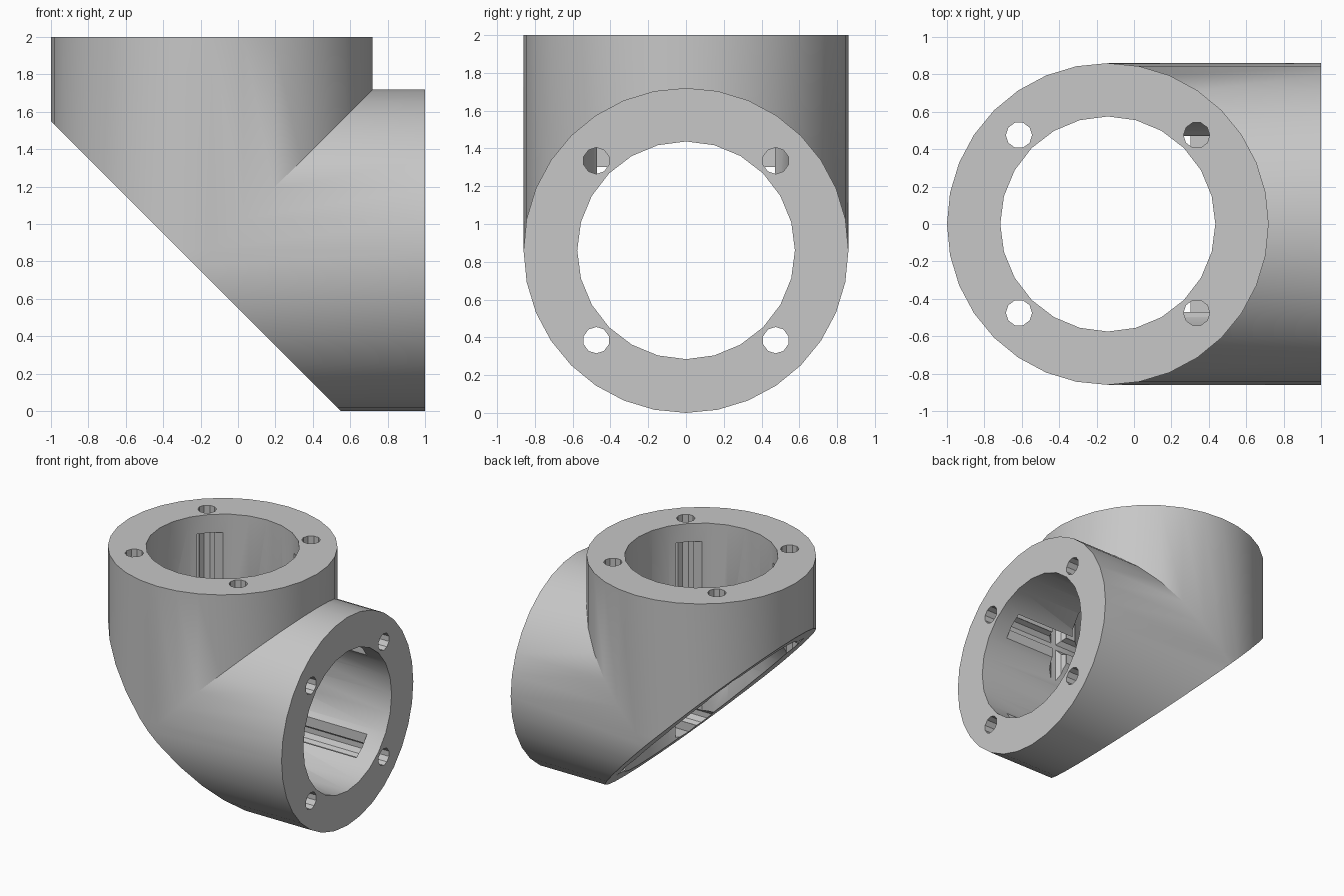
import bpy, bmesh, math
from mathutils import Matrix

if "Cube" in bpy.data.objects:
    bpy.data.objects.remove(bpy.data.objects["Cube"])

CX, CZ, R, BORE = -0.14, 0.86, 0.86, 0.575   # tube axes and radii
BOLT, BOLT_R = 0.475, 0.07                   # bolt hole offset and radius

grey = bpy.data.materials.new("light_grey")
grey.diffuse_color = (0.57, 0.57, 0.57, 1)
grey.use_nodes = True
grey.node_tree.nodes["Principled BSDF"].inputs["Base Color"].default_value = grey.diffuse_color

# Swaps the upright tube's features into the sideways tube (x - CX <-> z - CZ)
SWAP = Matrix(((0, 0, 1, CX - CZ), (0, 1, 0, 0), (1, 0, 0, CZ - CX), (0, 0, 0, 1)))


def add_object(name, bm):
    bmesh.ops.recalc_face_normals(bm, faces=bm.faces[:])
    me = bpy.data.meshes.new(name)
    bm.to_mesh(me)
    bm.free()
    ob = bpy.data.objects.new(name, me)
    bpy.context.collection.objects.link(ob)
    return ob


def prism(name, points, z0, z1, sideways):
    """Closed vertical prism, optionally swapped into the sideways tube."""
    bm = bmesh.new()
    low = [bm.verts.new((x, y, z0)) for x, y in points]
    high = [bm.verts.new((x, y, z1)) for x, y in points]
    bm.faces.new(low)
    bm.faces.new(high)
    for i in range(len(points)):
        j = (i + 1) % len(points)
        bm.faces.new((low[i], low[j], high[j], high[i]))
    if sideways:
        bm.transform(SWAP)
    ob = add_object(name, bm)
    ob.hide_render = True
    return ob


def circle(cx, cy, r, n):
    return [(cx + r * math.cos(2 * math.pi * i / n),
             cy + r * math.sin(2 * math.pi * i / n)) for i in range(n)]


# Elbow body: round section swept around a mitred right-angle corner
N = 32
bm = bmesh.new()
ring = circle(0, 0, R, N)
loops = [[bm.verts.new(p(u, y)) for u, y in ring] for p in (
    lambda u, y: (CX + u, y, 2),
    lambda u, y: (CX + u, y, CZ + u),
    lambda u, y: (1, y, CZ + u))]
for a, b in zip(loops, loops[1:]):
    for i in range(N):
        j = (i + 1) % N
        bm.faces.new((a[i], a[j], b[j], b[i]))
bm.faces.new(loops[0])
bm.faces.new(loops[2])

# Diagonal rear cut
bmesh.ops.bisect_plane(bm, geom=bm.verts[:] + bm.edges[:] + bm.faces[:],
                       plane_co=(0.55, 0, 0), plane_no=(1, 0, 1), clear_inner=True)
bmesh.ops.holes_fill(bm, edges=[e for e in bm.edges if e.is_boundary], sides=0)
body = add_object("pipe_elbow", bm)
body.data.materials.append(grey)


def cut(cutter):
    """Subtract one cutter from the body, bake the result, drop the cutter."""
    mod = body.modifiers.new("cut", 'BOOLEAN')
    mod.operation = 'DIFFERENCE'
    mod.solver = 'EXACT'
    mod.object = cutter
    dg = bpy.context.evaluated_depsgraph_get()
    baked = bpy.data.meshes.new_from_object(body.evaluated_get(dg))
    body.modifiers.clear()
    body.data = baked
    bpy.data.objects.remove(cutter)


# Bores (a hair apart in size and height, so their seams never coincide)
cut(prism("bore_cutter", circle(CX, 0, BORE, 24), -0.5, 2.5, False))
cut(prism("bore_cutter", circle(CX + 0.0007, 0.0004, BORE + 0.0013, 24), -0.513, 2.517, True))

# Bolt holes and the slots behind them, for both tubes
for side in (False, True):
    for sx in (-1, 1):
        for sy in (-1, 1):
            box = [(CX + sx * x, sy * y) for x, y in
                   ((0.30, 0.33), (0.613, 0.33), (0.613, 0.47), (0.30, 0.47))]
            cut(prism("slot_cutter", box, CZ + 0.007, 1.85, side))
            cut(prism("bolt_cutter",
                      circle(CX + sx * BOLT, sy * BOLT, BOLT_R, 10),
                      CZ + 0.013, 2.2, side))

body.data.materials.clear()
body.data.materials.append(grey)
for p in body.data.polygons:
    p.material_index = 0

bpy.context.view_layer.objects.active = body
body.select_set(True)
bpy.ops.object.shade_smooth_by_angle(angle=math.radians(25))
